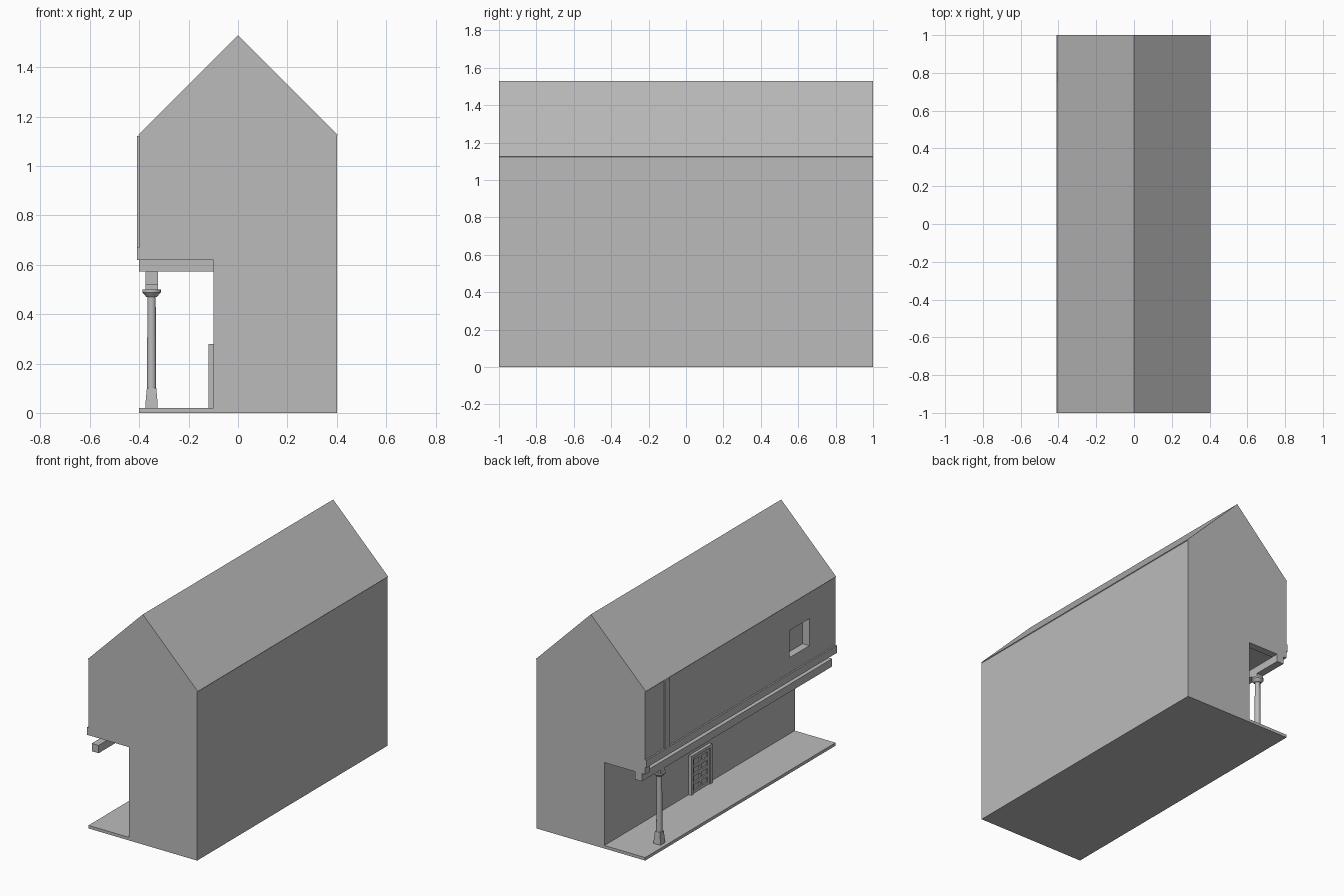
import bpy, bmesh, math

if "Cube" in bpy.data.objects:
    bpy.data.objects.remove(bpy.data.objects["Cube"])

grey = bpy.data.materials.new("plain_grey")
grey.diffuse_color = (0.5, 0.5, 0.5, 1)
grey.use_nodes = True
grey.node_tree.nodes["Principled BSDF"].inputs["Base Color"].default_value = grey.diffuse_color


def add_mesh(name, bm):
    bmesh.ops.recalc_face_normals(bm, faces=bm.faces)
    me = bpy.data.meshes.new(name)
    bm.to_mesh(me)
    bm.free()
    ob = bpy.data.objects.new(name, me)
    bpy.context.collection.objects.link(ob)
    me.materials.append(grey)
    return ob


def add_box(bm, x0, x1, y0, y1, z0, z1):
    r = bmesh.ops.create_cube(bm, size=1)
    for v in r["verts"]:
        v.co = ((x0 + x1) / 2 + v.co.x * (x1 - x0),
                (y0 + y1) / 2 + v.co.y * (y1 - y0),
                (z0 + z1) / 2 + v.co.z * (z1 - z0))


def box(name, *dims):
    bm = bmesh.new()
    add_box(bm, *dims)
    return add_mesh(name, bm)


def stack(bm, x, y, sides, rings):
    """Closed stack of regular polygon rings given as (radius, height)."""
    loops = []
    for r, z in rings:
        loops.append([bm.verts.new((x + r * math.cos((i + .5) * math.tau / sides),
                                    y + r * math.sin((i + .5) * math.tau / sides), z))
                      for i in range(sides)])
    for a, b in zip(loops, loops[1:]):
        for i in range(sides):
            j = (i + 1) % sides
            bm.faces.new((a[i], a[j], b[j], b[i]))
    bm.faces.new(loops[0])
    bm.faces.new(loops[-1])


# House body: gable profile with the arcade notch, extruded along y
profile = [(-.1, 0), (.4, 0), (.4, 1.122), (.404, 1.126), (0, 1.53),
           (-.404, 1.126), (-.4, 1.122), (-.4, .62), (-.1, .62)]
bm = bmesh.new()
face = bm.faces.new([bm.verts.new((x, -1, z)) for x, z in profile])
ext = bmesh.ops.extrude_face_region(bm, geom=[face])
bmesh.ops.translate(bm, vec=(0, 2, 0),
                    verts=[g for g in ext["geom"] if isinstance(g, bmesh.types.BMVert)])
house = add_mesh("house_body", bm)

# Recessed upper window
cutter = box("window_cutter", -.5, -.35, -.725, -.515, .77, .95)
cutter.hide_render = True
cutter.hide_set(True)
cut = house.modifiers.new("window_recess", "BOOLEAN")
cut.operation = "DIFFERENCE"
cut.solver = "EXACT"
cut.object = cutter

# Arcade floor, facade trim and timber
box("arcade_floor", -.4, -.1, -1, 1, 0, .02)
box("facade_ledge", -.41, -.399, -1, 1, .62, .67)
box("facade_pilaster", -.409, -.399, .755, .805, .67, 1.122)
box("long_beam", -.375, -.325, -1, 1, .52, .572)
box("end_cross_beam", -.4, -.1, .95, 1, .572, .62)

# Column: tapered square foot, round shaft, flared capital, square block
cx, cy = -.35, .78
bm = bmesh.new()
s = math.sqrt(2)
stack(bm, cx, cy, 4, [(.025 * s, .02), (.024 * s, .045), (.019 * s, .1)])
stack(bm, cx, cy, 16, [(.019, .1), (.017, .47)])
stack(bm, cx, cy, 16, [(.022, .47), (.038, .488), (.038, .5)])
add_box(bm, cx - .025, cx + .025, cy - .025, cy + .025, .5, .52)
column = add_mesh("column", bm)
bpy.context.view_layer.objects.active = column
column.select_set(True)
bpy.ops.object.shade_smooth_by_angle(angle=math.radians(30))

# Door: frame, leaf, and a grid of rails around eight sunken panels
y0, y1, z0, z1 = -.105, .115, .02, .28
bm = bmesh.new()
add_box(bm, -.12, -.1, y0, y0 + .02, z0, z1)
add_box(bm, -.12, -.1, y1 - .02, y1, z0, z1)
add_box(bm, -.12, -.1, y0 + .02, y1 - .02, z1 - .02, z1)
add_mesh("door_frame", bm)
box("door_leaf", -.104, -.1, y0 + .02, y1 - .02, z0, z1 - .02)
bm = bmesh.new()
mid = (y0 + y1) / 2
for c in (y0 + .03, mid, y1 - .03):
    add_box(bm, -.113, -.104, c - .01, c + .01, z0, z1 - .02)
for i in range(5):
    z = z0 + .01 + i * .055
    for a, b in ((y0 + .04, mid - .01), (mid + .01, y1 - .04)):
        add_box(bm, -.113, -.104, a, b, z - .01, z + .01)
add_mesh("door_rails", bm)
